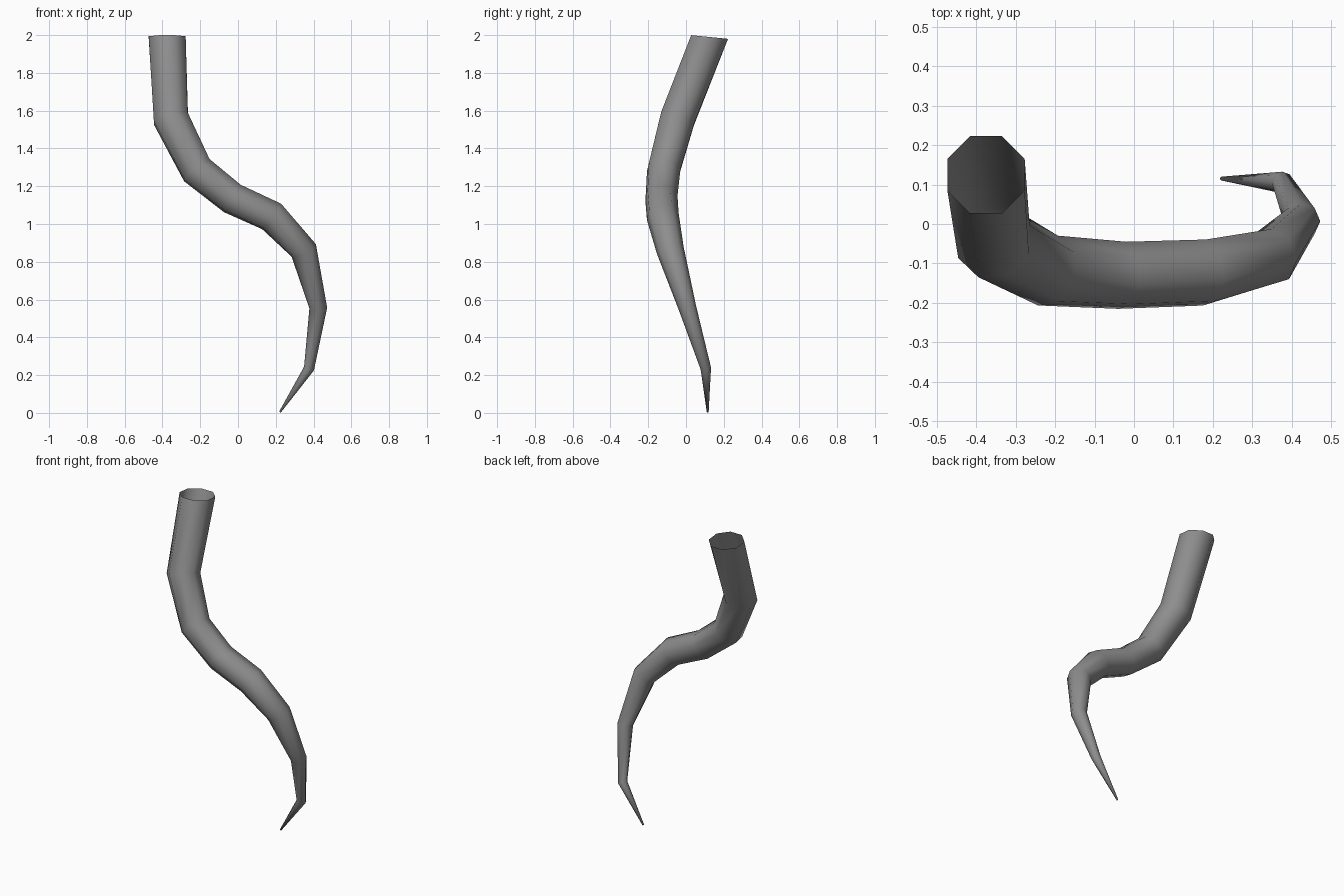
import bpy, bmesh, math
from mathutils import Vector

if "Cube" in bpy.data.objects:
    bpy.data.objects.remove(bpy.data.objects["Cube"], do_unlink=True)

SIDES = 8

# Spine stations from the open root to the tip: x, y, z, radius
stations = [
    (-0.375, 0.125, 1.99, 0.106),
    (-0.355, -0.045, 1.557, 0.100),
    (-0.218, -0.118, 1.285, 0.092),
    (-0.030, -0.130, 1.135, 0.087),
    (0.178, -0.123, 1.04, 0.086),
    (0.348, -0.083, 0.86, 0.073),
    (0.425, 0.008, 0.555, 0.047),
    (0.376, 0.105, 0.235, 0.028),
    (0.222, 0.115, 0.004, 0.005),
]
points = [Vector(s[:3]) for s in stations]


def ring_direction(i):
    """Bisecting direction of the spine at a station."""
    if i == 0:
        return Vector((0, -0.1, -1)).normalized()
    after = (points[min(i + 1, len(points) - 1)] - points[min(i, len(points) - 2)]).normalized()
    before = (points[i] - points[i - 1]).normalized()
    return (before + after).normalized()


# Tapering tube, its rings carried along the spine without twist
bm = bmesh.new()
side = Vector((1, 0, 0))
rings = []
for i, (center, station) in enumerate(zip(points, stations)):
    axis = ring_direction(i)
    if i:
        side = previous.rotation_difference(axis) @ side
    side = (side - axis * side.dot(axis)).normalized()
    previous = axis
    up = axis.cross(side)
    ring = []
    for k in range(SIDES):
        a = math.tau * (k + 0.5) / SIDES
        ring.append(bm.verts.new(center + station[3] * (side * math.cos(a) + up * math.sin(a))))
    rings.append(ring)

for a, b in zip(rings, rings[1:]):
    for k in range(SIDES):
        n = (k + 1) % SIDES
        bm.faces.new((a[k], a[n], b[n], b[k]))
bm.faces.new(rings[-1])
bmesh.ops.recalc_face_normals(bm, faces=bm.faces)
# The outer wall must face away from the spine
bm.faces.ensure_lookup_table()
wall = bm.faces[0]
if wall.normal.dot(wall.calc_center_median() - (points[0] + points[1]) / 2) < 0:
    bmesh.ops.reverse_faces(bm, faces=bm.faces)
for face in bm.faces:
    face.smooth = True

mesh = bpy.data.meshes.new("curved_tendril")
bm.to_mesh(mesh)
bm.free()
tendril = bpy.data.objects.new("curved_tendril", mesh)
bpy.context.collection.objects.link(tendril)

# Plain grey surface
grey = bpy.data.materials.new("grey")
grey.use_nodes = True
color = (0.27, 0.27, 0.27, 1)
grey.diffuse_color = color
grey.node_tree.nodes["Principled BSDF"].inputs["Base Color"].default_value = color
mesh.materials.append(grey)
